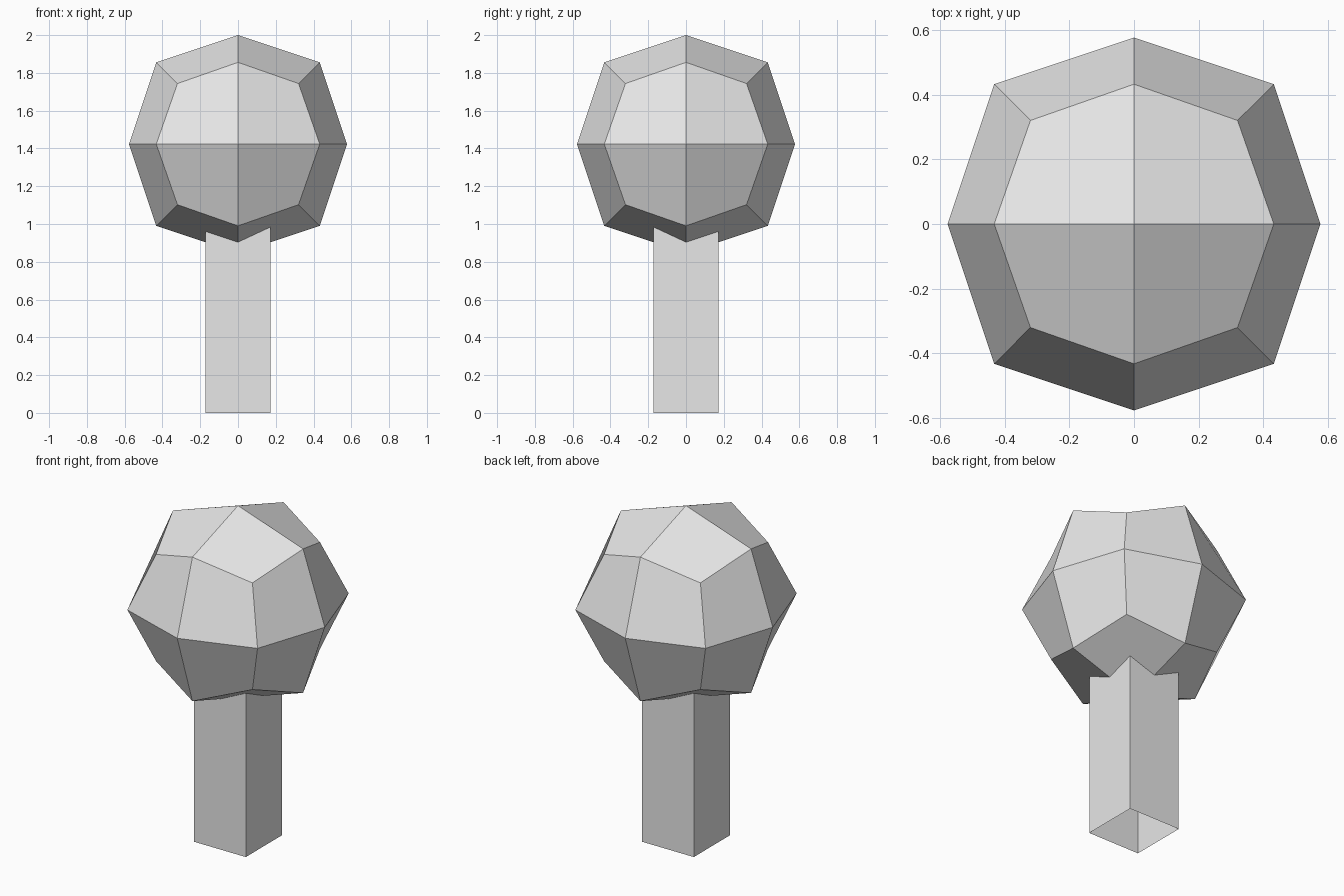
import bpy
import bmesh

default = bpy.data.objects.get("Cube")
if default:
    bpy.data.objects.remove(default, do_unlink=True)

HALF = 0.577           # half size of the crown's cage
TRUNK_HALF = 0.173
TRUNK_TOP = 1.1        # hidden inside the crown

# One plain grey for the whole model
grey = bpy.data.materials.new("light_grey")
grey.use_nodes = True
grey.diffuse_color = (0.8, 0.8, 0.8, 1)
grey.node_tree.nodes["Principled BSDF"].inputs["Base Color"].default_value = (0.8, 0.8, 0.8, 1)


def box(name, half, bottom, top, drop_ends=False):
    """Square box between two heights, optionally without its end caps."""
    bm = bmesh.new()
    bmesh.ops.create_cube(bm, size=2)
    for v in bm.verts:
        v.co.x *= half
        v.co.y *= half
        v.co.z = top if v.co.z > 0 else bottom
    bm.normal_update()
    if drop_ends:
        ends = [f for f in bm.faces if abs(f.normal.z) > 0.5]
        bmesh.ops.delete(bm, geom=ends, context='FACES_ONLY')
    mesh = bpy.data.meshes.new(name)
    bm.to_mesh(mesh)
    bm.free()
    mesh.materials.append(grey)
    obj = bpy.data.objects.new(name, mesh)
    bpy.context.collection.objects.link(obj)
    return obj


# Trunk: open square tube running up into the crown
box("trunk", TRUNK_HALF, 0, TRUNK_TOP, drop_ends=True)

# Crown: cube rounded by one level of subdivision, flat shaded
crown = box("crown", HALF, 2 - 2 * HALF, 2)
rounding = crown.modifiers.new("rounding", 'SUBSURF')
rounding.levels = rounding.render_levels = 1
rounding.use_limit_surface = False
